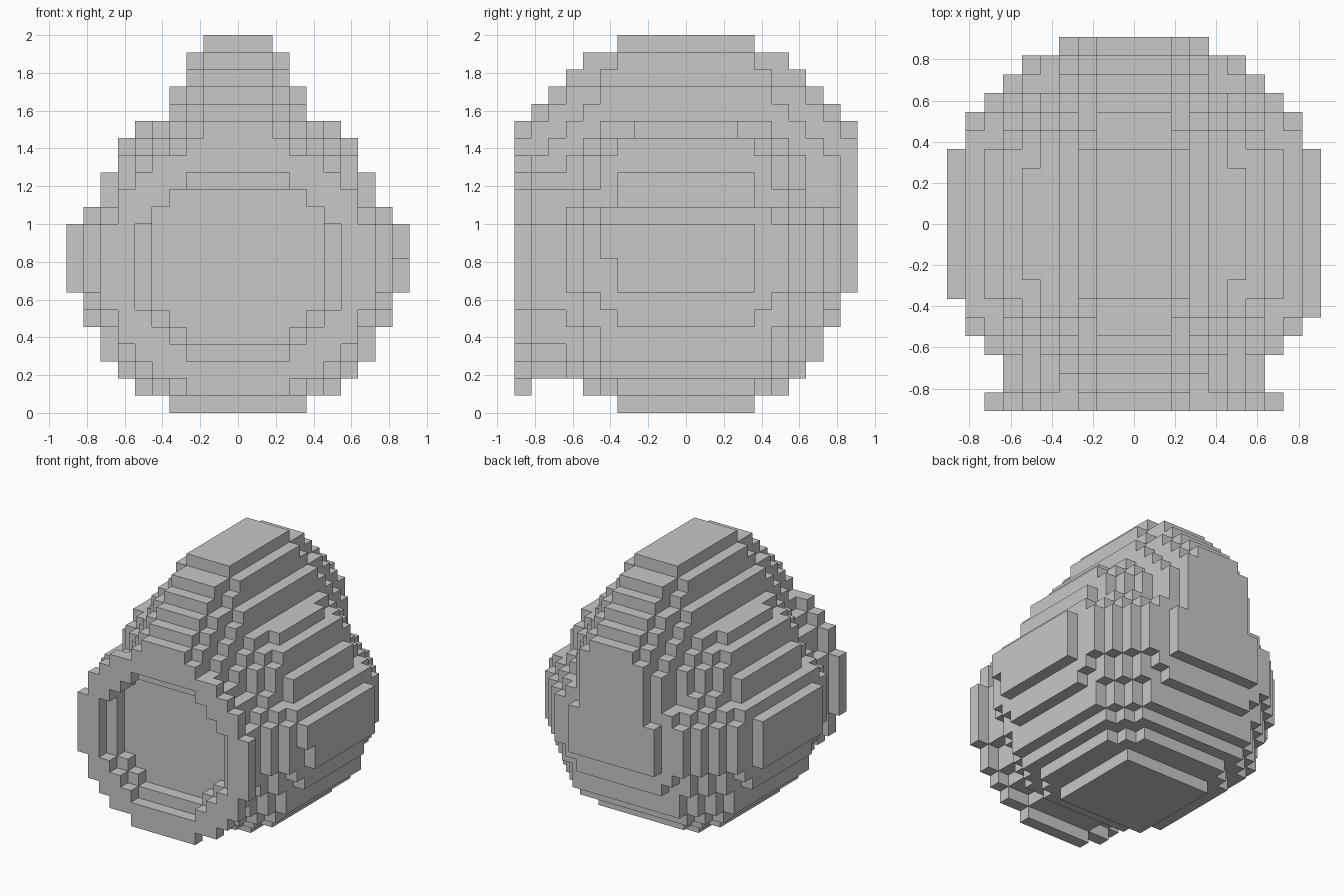
import bpy
import bmesh

cube = bpy.data.objects.get("Cube")
if cube:
    bpy.data.objects.remove(cube, do_unlink=True)

V = 2 / 22          # block size
HALF = 10           # blocks from the centre to the widest side
POWER = 2.5         # roundness of the ball
LIMIT = 307

# Distance of each ball layer from the ball's middle, bottom to top
BALL = [9.5, 8.5, 7.5, 6.5, 6.3, 5.2, 4.6, 2, 2, 2, 2,
        4.6, 6.8, 7, 7.5, 7.8, 8.6]
# Crest: half thickness -> half length of each layer from layer 7 upwards
CREST = {2: [HALF] * 10 + [9, 8, 7, 6, 4],
         3: [HALF] * 9 + [9, 8, 7, 5, 4],
         4: [9] * 8 + [8, 7, 6, 5]}
# Half widths of the stepped discs of the front opening
RIM = [3, 5, 6, 7, 7, 8, 8, 8, 8, 8, 7, 7, 6, 5, 3]
NECK = [3, 5, 6, 6, 7, 7, 7, 7, 7, 6, 6, 5, 3]
OUTER_RECESS = [3, 4, 5, 6, 6, 6, 6, 6, 5, 4, 3]
INNER_RECESS = [3, 4, 5, 5, 5, 5, 5, 5, 4]


def box(x0, x1, y0, y1, z0, z1):
    """Blocks in a box, upper bounds excluded."""
    return {(x, y, z) for x in range(x0, x1)
            for y in range(y0, y1) for z in range(z0, z1)}


def disc(halves, z0, y0, y1):
    """Stepped disc facing the front, from layer z0 upwards."""
    blocks = set()
    for i, h in enumerate(halves):
        blocks |= box(-h, h, y0, y1, z0 + i, z0 + i + 1)
    return blocks


def ball_layer(z, height):
    """One layer of the rounded ball."""
    return {b for b in box(-HALF, HALF, -HALF, HALF, z, z + 1)
            if sum(d ** POWER for d in
                   (abs(b[0] + 0.5), abs(b[1] + 0.5), height)) <= LIMIT}


# Rounded body with a flat square foot
body = box(-4, 4, -4, 4, 0, 1)
for layer, height in enumerate(BALL):
    body |= ball_layer(layer, height)
body |= box(9, HALF, -5, -4, 9, 11)

# Crest running from front to back
crest = set()
for thick, lengths in CREST.items():
    for i, length in enumerate(lengths):
        crest |= box(-thick, thick, -length, length, 7 + i, 8 + i)
crest -= body

# Round front opening: neck, rim and two-step recess
rim = disc(RIM, 1, -10, -9)
recess = disc(OUTER_RECESS, 3, -10, -9) | disc(INNER_RECESS, 4, -9, -8)
body = body - rim - recess
crest = crest - rim - recess
neck = disc(NECK, 2, -9, -4) - body - crest - recess
rim -= recess
solid = body | crest | neck | rim

grey = bpy.data.materials.new("light grey")
grey.use_nodes = True
COLOUR = (0.58, 0.58, 0.58, 1)
grey.diffuse_color = COLOUR
grey.node_tree.nodes["Principled BSDF"].inputs["Base Color"].default_value = COLOUR


def build(name, blocks):
    """Mesh of the exposed block faces."""
    bm = bmesh.new()
    verts = {}

    def vert(p):
        if p not in verts:
            verts[p] = bm.verts.new([c * V for c in p])
        return verts[p]

    for b in sorted(blocks):
        for axis in range(3):
            for side in (0, 1):
                n = list(b)
                n[axis] += 2 * side - 1
                if tuple(n) in solid:
                    continue
                corners = []
                for i, j in ((0, 0), (1, 0), (1, 1), (0, 1)):
                    p = list(b)
                    p[axis] += side
                    p[(axis + 1) % 3] += i
                    p[(axis + 2) % 3] += j
                    corners.append(vert(tuple(p)))
                bm.faces.new(corners if side else corners[::-1])
    mesh = bpy.data.meshes.new(name)
    bm.to_mesh(mesh)
    bm.free()
    mesh.materials.append(grey)
    bpy.context.collection.objects.link(bpy.data.objects.new(name, mesh))


build("body", body)
build("crest", crest)
build("front_neck", neck)
build("front_rim", rim)
